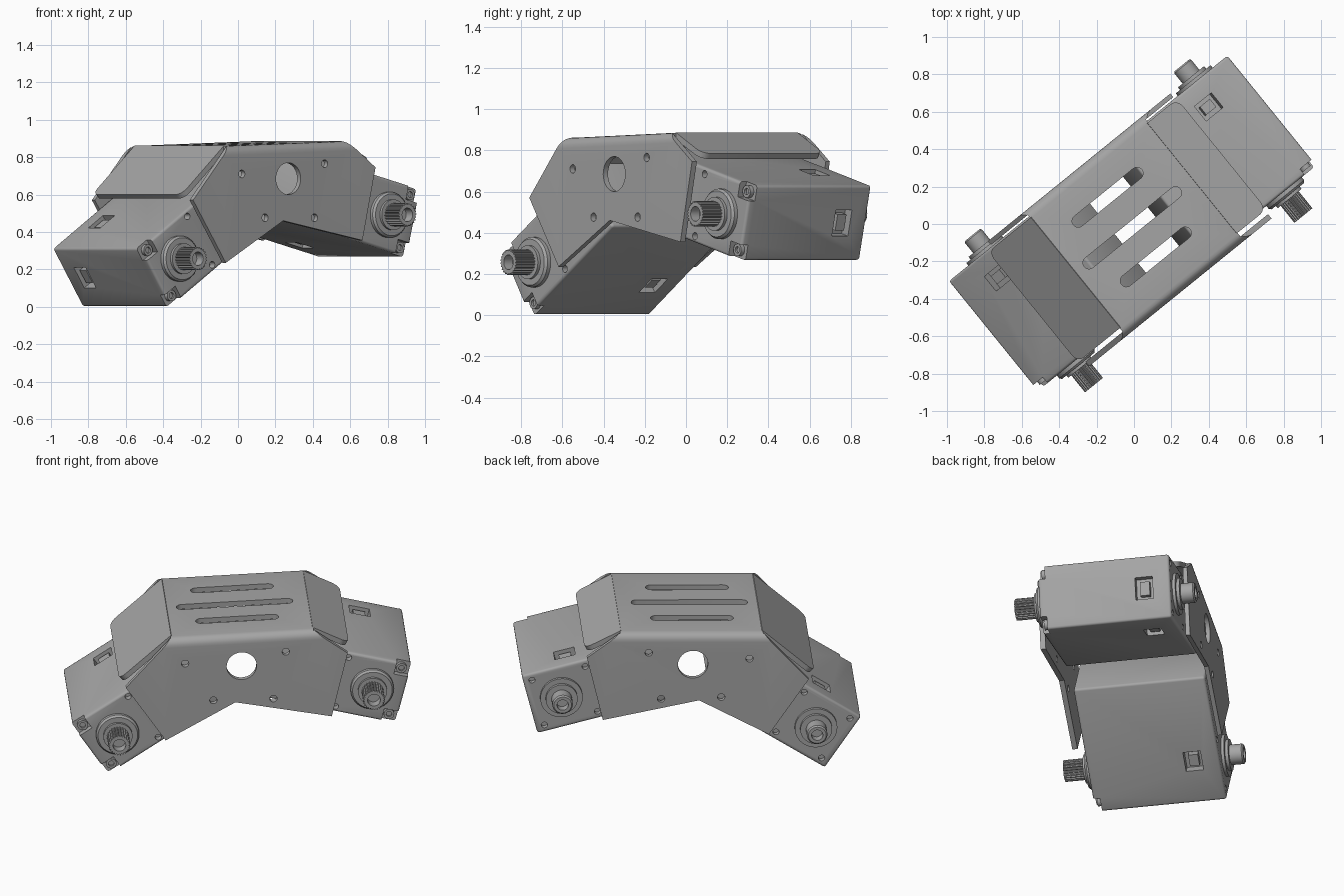
import bpy, bmesh
from math import pi, cos, sin, radians, atan2, hypot
from mathutils import Matrix, Vector

cube = bpy.data.objects.get("Cube")
if cube:
    bpy.data.objects.remove(cube, do_unlink=True)

grey = bpy.data.materials.new("satin grey")
grey.use_nodes = True
COLOR = (0.38, 0.38, 0.38, 1)
grey.diffuse_color = COLOR
grey.node_tree.nodes["Principled BSDF"].inputs["Base Color"].default_value = COLOR

YAW = Matrix.Rotation(radians(39), 4, 'Z')


def make(name, bm, matrix=Matrix()):
    bmesh.ops.recalc_face_normals(bm, faces=bm.faces)
    mesh = bpy.data.meshes.new(name)
    bm.to_mesh(mesh)
    bm.free()
    mesh.materials.append(grey)
    obj = bpy.data.objects.new(name, mesh)
    bpy.context.collection.objects.link(obj)
    obj.matrix_world = matrix
    return obj


def activate(obj):
    bpy.ops.object.select_all(action='DESELECT')
    obj.select_set(True)
    bpy.context.view_layer.objects.active = obj


def smooth(obj):
    activate(obj)
    bpy.ops.object.shade_smooth_by_angle(angle=radians(35))


def cut(obj, bm):
    """Subtract a cutter mesh and discard it."""
    cutter = make("cutter", bm, obj.matrix_world)
    cutter.hide_render = True
    activate(obj)
    mod = obj.modifiers.new("cut", 'BOOLEAN')
    mod.operation, mod.solver, mod.object = 'DIFFERENCE', 'EXACT', cutter
    bpy.ops.object.modifier_apply(modifier=mod.name)
    bpy.data.objects.remove(cutter, do_unlink=True)


def prism(bm, pts, y0, y1, matrix=Matrix()):
    """Outline in x and z, extruded along y."""
    rings = [[bm.verts.new(matrix @ Vector((x, y, z))) for x, z in pts] for y in (y0, y1)]
    n = len(pts)
    bm.faces.new(rings[0])
    bm.faces.new(rings[1][::-1])
    for i in range(n):
        j = (i + 1) % n
        bm.faces.new((rings[0][i], rings[1][i], rings[1][j], rings[0][j]))


def box(bm, x0, x1, y0, y1, z0, z1):
    prism(bm, [(x0, z0), (x1, z0), (x1, z1), (x0, z1)], y0, y1)


def circle(x, z, r, n=32):
    return [(x + r * cos(2 * pi * i / n), z + r * sin(2 * pi * i / n)) for i in range(n)]


def lathe(bm, profile, x, z, side, steps=48, tooth=0.0):
    """Turn (radius, distance) pairs around an axis along y."""
    rings = []
    for r, h in profile:
        rings.append([])
        for i in range(steps):
            rr = r - (tooth if r > 0.05 and i % 4 > 1 else 0)
            a = 2 * pi * i / steps
            rings[-1].append(bm.verts.new((x + rr * cos(a), side * h, z + rr * sin(a))))
    for a, b in zip(rings, rings[1:]):
        for i in range(steps):
            j = (i + 1) % steps
            bm.faces.new((a[i], a[j], b[j], b[i]))
    bmesh.ops.remove_doubles(bm, verts=bm.verts[:], dist=1e-5)


# Bracket channel: two side plates joined by a top with rounded bends
TOP_L, TOP_R = (-0.41, 0.86), (0.40, 0.885)
outline = [TOP_L, TOP_R, (0.59, 0.745), (0.50, 0.355), (-0.045, 0.46),
           (-0.44, 0.235), (-0.665, 0.57)]
bm = bmesh.new()
prism(bm, outline, -0.44, 0.42)
bends = [e for e in bm.edges if all(v.co.z > 0.8 for v in e.verts)
         and e.verts[0].co.y == e.verts[1].co.y]
bmesh.ops.bevel(bm, geom=bends, offset=0.05, segments=5, profile=0.5, affect='EDGES')
bracket = make("bracket", bm, YAW)
bm = bmesh.new()
t = 0.03
prism(bm, [(-1, 0), (-1, 1.2), (TOP_L[0], 1.2), (TOP_L[0], TOP_L[1] - t),
           (TOP_R[0], TOP_R[1] - t), (TOP_R[0], 1.2), (1, 1.2), (1, 0)], -0.41, 0.395)
cut(bracket, bm)

# Side window, screw holes and top slots
bm = bmesh.new()
prism(bm, circle(-0.01, 0.685, 0.085), -0.6, 0.6)
for x, z in ((0.24, 0.765), (-0.33, 0.71), (0.17, 0.476), (-0.17, 0.476)):
    prism(bm, circle(x, z, 0.021, 16), -0.6, 0.6)
cut(bracket, bm)
bm = bmesh.new()
for y, half in ((0.2, 0.235), (-0.01, 0.33), (-0.21, 0.235)):
    ends = [(s * (half - 0.033), a0) for s, a0 in ((1, -pi / 2), (-1, pi / 2))]
    slot = [(-0.02 + cx + 0.033 * cos(a0 + pi * i / 8), y + 0.033 * sin(a0 + pi * i / 8))
            for cx, a0 in ends for i in range(9)]
    prism(bm, slot, -1.1, -0.75, Matrix.Rotation(-pi / 2, 4, 'X'))
cut(bracket, bm)
smooth(bracket)

# Sloping end flaps with rounded outer corners
for name, (x, z), (ex, ez) in (("left_slope_flap", TOP_L, (-0.70, 0.60)),
                               ("right_slope_flap", TOP_R, (0.60, 0.785))):
    length = hypot(ex - x, ez - z)
    s = 1 if ex > x else -1
    bm = bmesh.new()
    box(bm, *sorted((-0.005 * s, length * s)), -0.385, 0.375, -t, 0)
    corners = [e for e in bm.edges if all(abs(v.co.x) > 0.1 for v in e.verts)
               and abs(e.verts[0].co.z - e.verts[1].co.z) > 0.01]
    bmesh.ops.bevel(bm, geom=corners, offset=0.05, segments=5, profile=0.5, affect='EDGES')
    tilt = atan2(z - ez, abs(ex - x)) * s
    smooth(make(name, bm, YAW @ Matrix.Translation((x, 0, z)) @ Matrix.Rotation(tilt, 4, 'Y')))

# Servo pose: outer end centre and direction of its long axis
POSES = (("left_servo", (-0.8625, 0, 0.155), -33.5), ("right_servo", (0.912, 0, 0.447), 194))
H, LENGTH, FRONT, BACK, CONN = 0.187, 0.78, -0.37, 0.385, 0.235
for name, pos, angle in POSES:
    pose = YAW @ Matrix.Translation(pos) @ Matrix.Rotation(radians(angle), 4, 'Y')

    # Case with softened edges
    bm = bmesh.new()
    box(bm, 0, LENGTH, FRONT, BACK, -H, H)
    bmesh.ops.bevel(bm, geom=bm.edges[:], offset=0.014, segments=3, profile=0.5, affect='EDGES')
    case = make(name + "_case", bm, pose)

    # Corner pockets, screw holes and cable sockets
    bm = bmesh.new()
    for s in (-1, 1):
        box(bm, -0.05, 0.085, FRONT - 0.05, FRONT + 0.04, *sorted((s * 0.11, s * 0.25)))
        prism(bm, circle(0.36, s * 0.155, 0.018, 16), FRONT - 0.05, FRONT + 0.04)
        for x in (0.05, 0.36):
            prism(bm, circle(x, s * 0.145, 0.018, 16), BACK - 0.03, BACK + 0.05)
        box(bm, 0.20, 0.32, CONN - 0.05, CONN + 0.05, *sorted((s * (H - 0.05), s * 0.25)))
    box(bm, -0.05, 0.05, CONN - 0.05, CONN + 0.05, -0.065, 0.065)
    cut(case, bm)
    smooth(case)

    # Plugs inside the sockets
    bm = bmesh.new()
    for s in (-1, 1):
        box(bm, 0.225, 0.295, CONN - 0.025, CONN + 0.03, *sorted((s * 0.12, s * (H - 0.012))))
    box(bm, 0.012, 0.06, CONN - 0.025, CONN + 0.03, -0.04, 0.04)
    make(name + "_sockets", bm, pose)

    # Pocket screws
    bm = bmesh.new()
    for s in (-1, 1):
        lathe(bm, [(0, 0.32), (0.03, 0.32), (0.03, 0.352), (0.016, 0.352), (0.016, 0.34),
                   (0, 0.34)], 0.048, s * 0.146, -1, 20)
    smooth(make(name + "_screws", bm, pose))

    # Front boss and rear bearing with hollow shaft
    bm = bmesh.new()
    lathe(bm, [(0, 0.36), (0.122, 0.36), (0.122, 0.39), (0.112, 0.402), (0.082, 0.402),
               (0.082, 0.418), (0, 0.418)], 0.185, 0, -1)
    smooth(make(name + "_front_boss", bm, pose))
    bm = bmesh.new()
    lathe(bm, [(0, 0.375), (0.12, 0.375), (0.12, 0.402), (0.09, 0.402), (0.09, 0.42),
               (0.058, 0.42), (0.058, 0.49), (0.05, 0.498), (0.032, 0.498), (0.032, 0.45),
               (0, 0.45)], 0.185, 0, 1)
    smooth(make(name + "_rear_shaft", bm, pose))

    # Toothed output shaft
    bm = bmesh.new()
    lathe(bm, [(0, 0.41), (0.062, 0.41), (0.062, 0.535), (0.036, 0.535), (0.036, 0.48),
               (0, 0.48)], 0.185, 0, -1, 96, 0.007)
    smooth(make(name + "_toothed_shaft", bm, pose))
